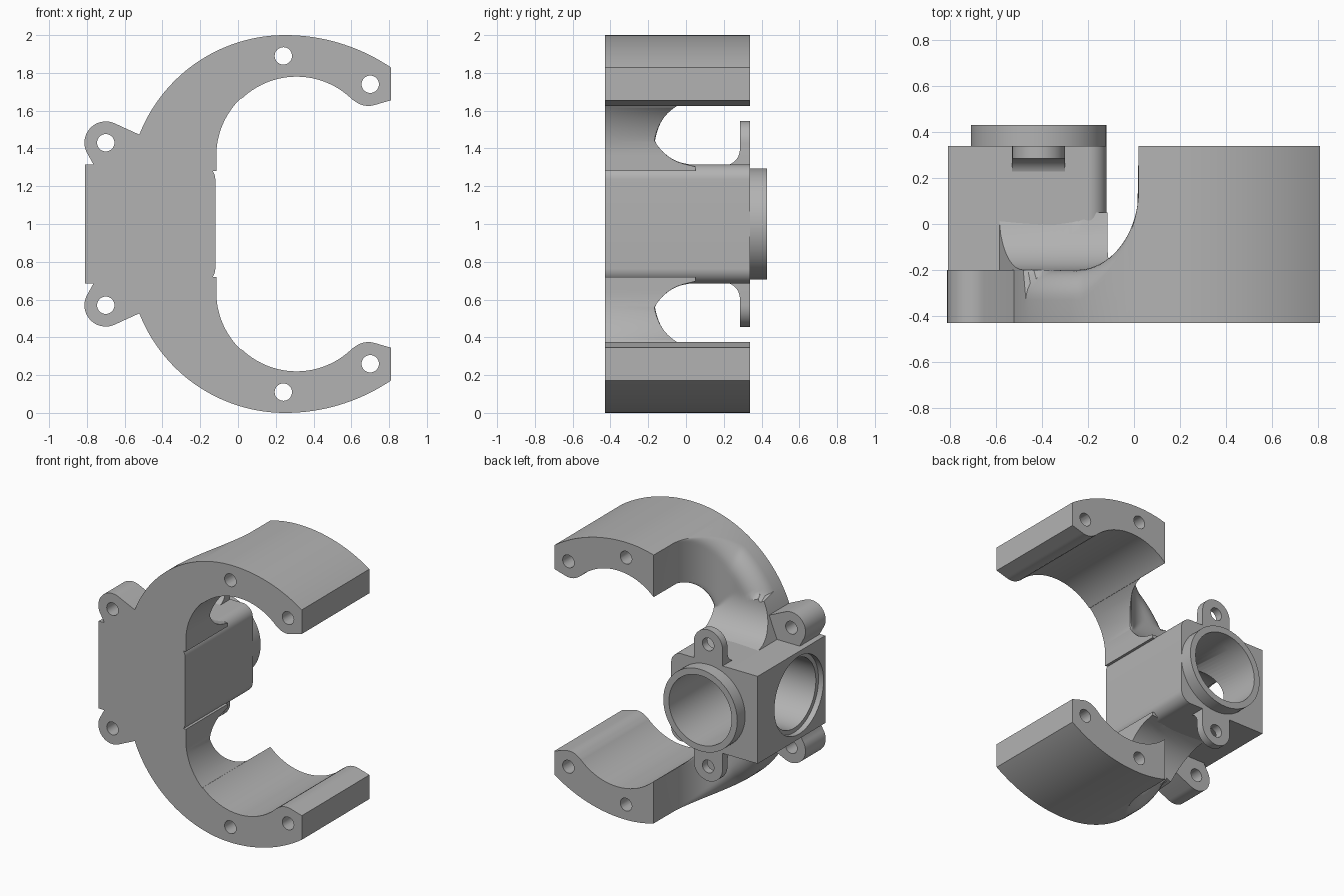
import bpy, bmesh
from math import cos, sin, radians, sqrt, acos, degrees, pi
from mathutils import Vector

if "Cube" in bpy.data.objects:
    bpy.data.objects.remove(bpy.data.objects["Cube"])

grey = bpy.data.materials.new("plain grey")
grey.use_nodes = True
grey.diffuse_color = (0.45, 0.45, 0.45, 1)
grey.node_tree.nodes["Principled BSDF"].inputs["Base Color"].default_value = grey.diffuse_color

MID = 1.0                    # height of the symmetry plane; parts are drawn relative to it
FRONT, BACK = -0.43, 0.34
BORE_X, BORE_Y, BORE_R = -0.415, -0.13, 0.25


def arc(cx, cz, r, a0, a1, n=24):
    steps = [radians(a0 + (a1 - a0) * i / n) for i in range(n + 1)]
    return [(cx + r * cos(a), cz + r * sin(a)) for a in steps]


def finish(name, bm):
    bmesh.ops.recalc_face_normals(bm, faces=bm.faces)
    mesh = bpy.data.meshes.new(name)
    bm.to_mesh(mesh)
    bm.free()
    obj = bpy.data.objects.new(name, mesh)
    obj.location.z = MID
    bpy.context.collection.objects.link(obj)
    mesh.materials.append(grey)
    return obj


def prism(name, pts, lo, hi, axis="y"):
    """Extrude a 2D outline: (x, z) along y, or (y, z) along x."""
    bm = bmesh.new()
    put = (lambda p, d: (p[0], d, p[1])) if axis == "y" else (lambda p, d: (d, p[0], p[1]))
    rings = [[bm.verts.new(put(p, d)) for p in pts] for d in (lo, hi)]
    for ring in rings:
        bm.faces.new(ring)
    for i in range(len(pts)):
        j = (i + 1) % len(pts)
        bm.faces.new((rings[0][i], rings[0][j], rings[1][j], rings[1][i]))
    return finish(name, bm)


def rod(name, u, v, r, lo, hi, axis="y", n=64):
    return prism(name, arc(u, v, r, 0, 360, n)[:-1], lo, hi, axis)


def apply(obj, kind, **settings):
    mod = obj.modifiers.new(kind, kind)
    for key, value in settings.items():
        setattr(mod, key, value)
    bpy.context.view_layer.objects.active = obj
    bpy.ops.object.modifier_apply(modifier=mod.name)


def mirror(obj):
    apply(obj, "MIRROR", use_axis=(False, False, True), use_mirror_merge=False)


def cut(obj, *cutters):
    for c in cutters:
        apply(obj, "BOOLEAN", operation="DIFFERENCE", solver="EXACT", object=c)


def resample(pts, fractions):
    pts = [Vector(p) for p in pts]
    dist = [0.0]
    for a, b in zip(pts, pts[1:]):
        dist.append(dist[-1] + (b - a).length)
    out = []
    for f in fractions:
        d = f * dist[-1]
        k = next((i for i in range(1, len(pts)) if dist[i] >= d - 1e-9), len(pts) - 1)
        t = (d - dist[k - 1]) / max(dist[k] - dist[k - 1], 1e-9)
        out.append(pts[k - 1].lerp(pts[k], t))
    return out


# C-shaped frame: outline split where the deep arm meets the thin neck
SPLIT = 0.02
in_a = degrees(acos((SPLIT - 0.31) / 0.42))
out_a = degrees(acos((SPLIT - 0.25) / 0.83))
arm_in = [(0.81, 0.655)] + arc(0.69, 0.74, 0.115, 285, 225) + arc(0.31, 0.36, 0.42, 45, in_a)
arm_out = arc(0.25, 0, 1, degrees(acos(0.56)), 90) + arc(0.25, 0.17, 0.83, 90, out_a)
neck_in = arc(0.31, 0.36, 0.425, in_a + 0.2, 180) + [(-0.115, 0.28)]
neck_out = arc(0.25, 0.17, 0.83, out_a + 0.1, 158) + [(-0.6, 0.28)]


def rounded(e, r):
    return r - sqrt(max(r * r - (r - e) ** 2, 0)) if e < r else 0


def neck_depth(p, e_in, e_out):
    """Back surface: scooped from the arm, rounded at the rims, filleted to the block."""
    x, z = p
    u = min(max((x + 0.25) / 0.27, 0), 1)
    y = 0.15 - 0.35 * sqrt(1 - u * u)
    fade = min(max((SPLIT - x) / 0.25, 0.01), 1)
    y -= rounded(e_in, 0.06 * fade) + rounded(e_out, 0.13 * fade)
    h = min(max((0.57 - z) / 0.26, 0), 1)
    return max(y, 0.05 - 0.25 * sqrt(1 - h * h)) if h > 0 else y


def build_frame():
    bm = bmesh.new()
    rows = 20
    spread = [(1 - cos(pi * j / rows)) / 2 for j in range(rows + 1)]
    even = [i / 60 for i in range(61)]
    eased = [f ** 1.7 for f in even]
    stations = [(a, b, False) for a, b in zip(resample(arm_in, even), resample(arm_out, even))]
    stations += [(a, b, True) for a, b in zip(resample(neck_in, eased), resample(neck_out, eased))]
    rings = []
    for a, b, neck in stations:
        width = (b - a).length
        ring = [(a.x, FRONT, a.y), (b.x, FRONT, b.y)]
        for s in reversed(spread):
            p = a.lerp(b, s)
            y = neck_depth(p, s * width, (1 - s) * width) if neck else BACK
            ring.append((p.x, y, p.y))
        rings.append([bm.verts.new(v) for v in ring])
    n = len(rings[0])
    for r0, r1 in zip(rings, rings[1:]):
        for i in range(n):
            bm.faces.new((r0[i], r0[(i + 1) % n], r1[(i + 1) % n], r1[i]))
    bm.faces.new(rings[0])
    bm.faces.new(rings[-1])
    return finish("c_frame", bm)


c_frame = build_frame()

# Front mounting ears beside the frame
ear = prism("front_ears", [(-0.5, 0.46), (-0.52, 0.472)] + arc(-0.7, 0.43, 0.113, 65, 212)
            + [(-0.768, 0.32), (-0.768, 0.28), (-0.5, 0.28)], FRONT, -0.2)

# Rear tabs with a fillet down to the block
tab = prism("rear_tabs", [(-0.53, 0.28)] + [(-0.30, 0.28)]
            + arc(BORE_X, 0.43, 0.115, 0, 180), 0.285, BACK)
tab_fillet = prism("rear_tab_fillets", [(0.285, 0.29), (0.2, 0.29)]
                   + arc(0.2, 0.395, 0.085, 270, 360), -0.53, -0.30, "x")

# Central block with rounded inner corners, and the rear collar
block = prism("central_block", [(-0.81, 0.315), (-0.81, -0.315)]
              + arc(-0.2, -0.235, 0.08, 270, 360, 10) + arc(-0.2, 0.235, 0.08, 0, 90, 10),
              FRONT, BACK)
collar = rod("rear_collar", BORE_X, 0, 0.295, BACK - 0.02, 0.43)

for part in (c_frame, ear, tab, tab_fillet):
    mirror(part)

# Screw holes and the elbow bore
holes = [rod("hole_cutter", x, z, 0.046, -0.6, 0.6, n=32)
         for x, z in ((0.24, 0.89), (0.7, 0.74), (-0.7, 0.43), (BORE_X, 0.44))]
for h in holes:
    mirror(h)
rear_bore = rod("rear_bore_cutter", BORE_X, 0, BORE_R, BORE_Y, 0.6)
side_bore = rod("side_bore_cutter", BORE_Y, 0, BORE_R - 0.001, -1, BORE_X, "x")
recess = rod("recess_cutter", BORE_Y, 0, 0.28, -1, -0.77, "x")
ball = bmesh.new()
bmesh.ops.create_uvsphere(ball, u_segments=48, v_segments=24, radius=BORE_R - 0.002)
bmesh.ops.translate(ball, verts=ball.verts, vec=(BORE_X, BORE_Y, 0))
elbow = finish("elbow_cutter", ball)

cut(c_frame, holes[0], holes[1])
cut(ear, holes[2])
cut(tab, holes[3])
cut(block, rear_bore, side_bore, elbow, recess)
cut(collar, rear_bore)
for c in holes + [rear_bore, side_bore, recess, elbow]:
    bpy.data.objects.remove(c)

# Smooth curved surfaces, keep crisp edges
for obj in (c_frame, ear, tab, tab_fillet, block, collar):
    bpy.ops.object.select_all(action="DESELECT")
    obj.select_set(True)
    bpy.context.view_layer.objects.active = obj
    bpy.ops.object.shade_smooth_by_angle(angle=radians(30))
